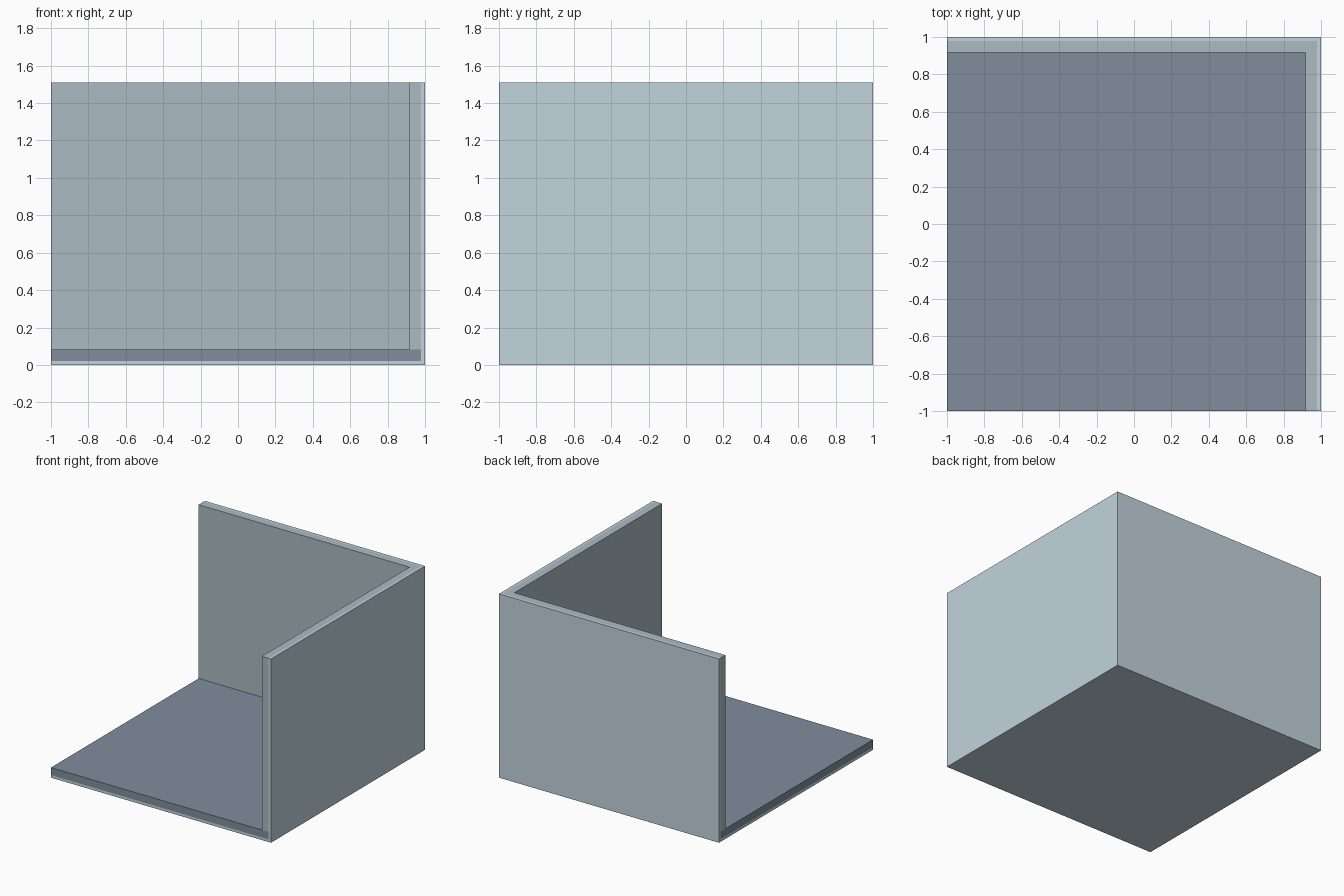
import bpy, bmesh

if "Cube" in bpy.data.objects:
    bpy.data.objects.remove(bpy.data.objects["Cube"])

H = 1.51            # overall height
SKIN = 0.022        # outer shell thickness
WALL = 0.083        # full thickness of shell plus lining
A, B = 1 - SKIN, 1 - WALL


def material(name, rgb):
    m = bpy.data.materials.new(name)
    m.diffuse_color = (*rgb, 1)
    m.use_nodes = True
    m.node_tree.nodes["Principled BSDF"].inputs["Base Color"].default_value = m.diffuse_color
    return m


def prism(name, outline, z0, z1, mat=None):
    """Extrude a flat xy outline from z0 up to z1."""
    bm = bmesh.new()
    face = bm.faces.new([bm.verts.new((x, y, z0)) for x, y in outline])
    ext = bmesh.ops.extrude_face_region(bm, geom=[face])
    verts = [v for v in ext["geom"] if isinstance(v, bmesh.types.BMVert)]
    bmesh.ops.translate(bm, verts=verts, vec=(0, 0, z1 - z0))
    bmesh.ops.recalc_face_normals(bm, faces=bm.faces)
    me = bpy.data.meshes.new(name)
    bm.to_mesh(me)
    bm.free()
    ob = bpy.data.objects.new(name, me)
    bpy.context.collection.objects.link(ob)
    if mat:
        me.materials.append(mat)
    return ob


def rect(x0, y0, x1, y1):
    return [(x0, y0), (x1, y0), (x1, y1), (x0, y1)]


shell_mat = material("shell_pale_blue", (0.54, 0.66, 0.72))
wall_mat = material("wall_grey", (0.41, 0.50, 0.54))
floor_mat = material("floor_slate", (0.22, 0.27, 0.34))

# Outer shell: a block with the room volume cut away, leaving thin corner plates
shell = prism("outer_shell", rect(-1, -1, 1, 1), 0, H, shell_mat)
cutter = prism("room_cutter", rect(-2, -2, A, A), SKIN, 3, shell_mat)
cutter.hide_render = True
cutter.hide_set(True)
cut = shell.modifiers.new("cut", "BOOLEAN")
cut.operation = "DIFFERENCE"
cut.solver = "EXACT"
cut.object = cutter

# Floor slab, running under the walls up to the shell
prism("floor", rect(-1, -1, A, A), SKIN, WALL, floor_mat)

# Inner walls: one L-shaped profile along the back and right sides
prism("inner_walls", [(-1, A), (-1, B), (B, B), (B, -1), (A, -1), (A, A)],
      WALL, H, wall_mat)
